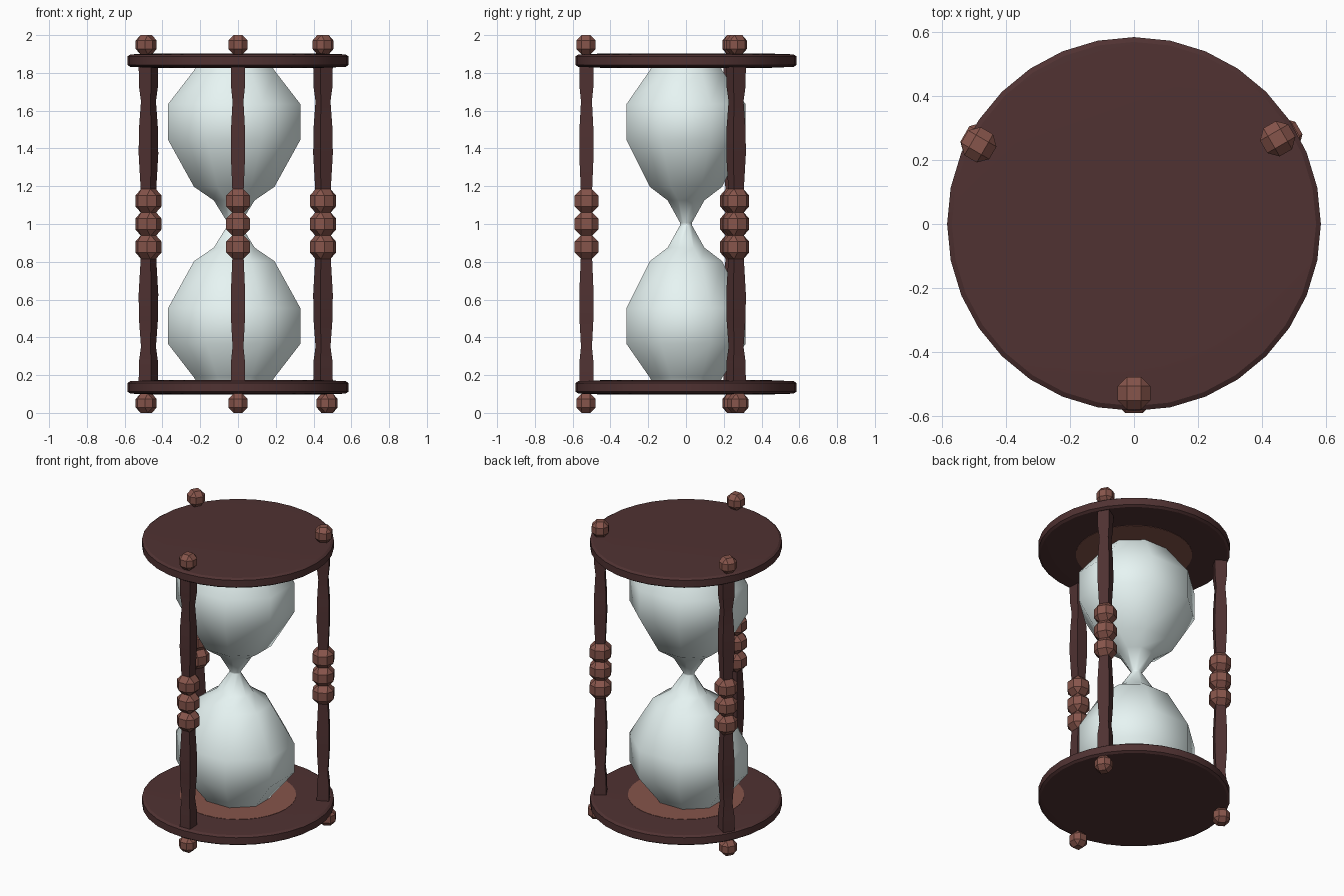
import bpy, bmesh, math
from mathutils import Matrix

if "Cube" in bpy.data.objects:
    bpy.data.objects.remove(bpy.data.objects["Cube"])


def material(name, rgb):
    m = bpy.data.materials.new(name)
    m.diffuse_color = (*rgb, 1)
    m.use_nodes = True
    m.node_tree.nodes["Principled BSDF"].inputs["Base Color"].default_value = m.diffuse_color
    return m


DARK = material("dark_wood", (0.08, 0.032, 0.032))
LIGHT = material("light_wood", (0.24, 0.09, 0.07))
GLASS = material("pale_glass", (0.8, 0.91, 0.9))


def finish(bm, name, mat, angle=None):
    bmesh.ops.recalc_face_normals(bm, faces=bm.faces[:])
    me = bpy.data.meshes.new(name)
    bm.to_mesh(me)
    bm.free()
    me.materials.append(mat)
    ob = bpy.data.objects.new(name, me)
    bpy.context.collection.objects.link(ob)
    if angle:
        bpy.ops.object.select_all(action='DESELECT')
        ob.select_set(True)
        bpy.context.view_layer.objects.active = ob
        bpy.ops.object.shade_smooth_by_angle(angle=math.radians(angle))
    return ob


def lathe(profile, sides, offset=0.0):
    """Closed turned shape from (radius, z) rings, capped at both ends."""
    bm = bmesh.new()
    rings = []
    for r, z in profile:
        angles = [2 * math.pi * i / sides + offset for i in range(sides)]
        rings.append([bm.verts.new((r * math.cos(a), r * math.sin(a), z)) for a in angles])
    for a, b in zip(rings, rings[1:]):
        for i in range(sides):
            j = (i + 1) % sides
            bm.faces.new((a[i], a[j], b[j], b[i]))
    bm.faces.new(rings[0])
    bm.faces.new(rings[-1])
    return bm


def bead(name, x, y, z, half, turn):
    """Cube with broad bevels, used for beads and finials."""
    bm = bmesh.new()
    bmesh.ops.create_cube(bm, size=2 * half)
    bmesh.ops.bevel(bm, geom=bm.edges[:], offset=half * 0.56, segments=1,
                    affect='EDGES', profile=0.5)
    bm.transform(Matrix.Translation((x, y, z)) @ Matrix.Rotation(turn, 4, 'Z'))
    finish(bm, name, LIGHT)


# Round end plates with a lighter disc on the inner face
plate = [(0.45, 0.098), (0.57, 0.102), (0.585, 0.112), (0.585, 0.158), (0.57, 0.168), (0.45, 0.173)]
for label, flip in (("bottom", False), ("top", True)):
    def place(p):
        return [(r, 2 - z if flip else z) for r, z in p]
    finish(lathe(place(plate), 32), label + "_plate", DARK, 30)
    finish(lathe(place([(0.355, 0.165), (0.355, 0.175)]), 32), label + "_disc", LIGHT, 30)

# Eight-sided glass bulbs, mirrored about the neck
half_glass = [(0.205, 0.174), (0.215, 0.19), (0.35, 0.365), (0.35, 0.555),
              (0.213, 0.803), (0.108, 0.875), (0.034, 0.995)]
profile = half_glass + [(r, 2 - z) for r, z in reversed(half_glass)]
profile = [(r / math.cos(math.pi / 8), z) for r, z in profile]
bm = lathe(profile, 8, math.pi / 8)
bm.transform(Matrix.Translation((-0.02, 0, 0)) @ Matrix.Diagonal((1, 0.9, 1, 1)))
finish(bm, "glass_bulbs", GLASS, 50)

# Square turned posts with three beads and a finial at each end
half_post = [(0.038, 0.15), (0.037, 0.27), (0.029, 0.35), (0.037, 0.50),
             (0.038, 0.63), (0.030, 0.82)]
post_profile = half_post + [(r, 2 - z) for r, z in reversed(half_post)]
post_profile = [(r * math.sqrt(2), z) for r, z in post_profile]
# name, post centre, top finial centre, bottom finial centre, turn
posts = [
    ("front", (0, -0.527), (0, -0.53), (0, -0.53), 0),
    ("right", (0.45, 0.265), (0.45, 0.267), (0.472, 0.275), math.radians(30)),
    ("left", (-0.474, 0.25), (-0.486, 0.248), (-0.486, 0.248), math.radians(-30)),
]
for name, (x, y), top, bottom, turn in posts:
    bm = lathe(post_profile, 4, math.pi / 4)
    bm.transform(Matrix.Translation((x, y, 0)) @ Matrix.Rotation(turn, 4, 'Z'))
    finish(bm, name + "_post", DARK, 30)
    for i, z in enumerate((0.878, 1.0, 1.122)):
        bead(f"{name}_bead_{i + 1}", x, y, z, 0.064, turn)
    bead(name + "_top_finial", *top, 1.949, 0.051, turn)
    bead(name + "_bottom_finial", *bottom, 0.051, 0.051, turn)
